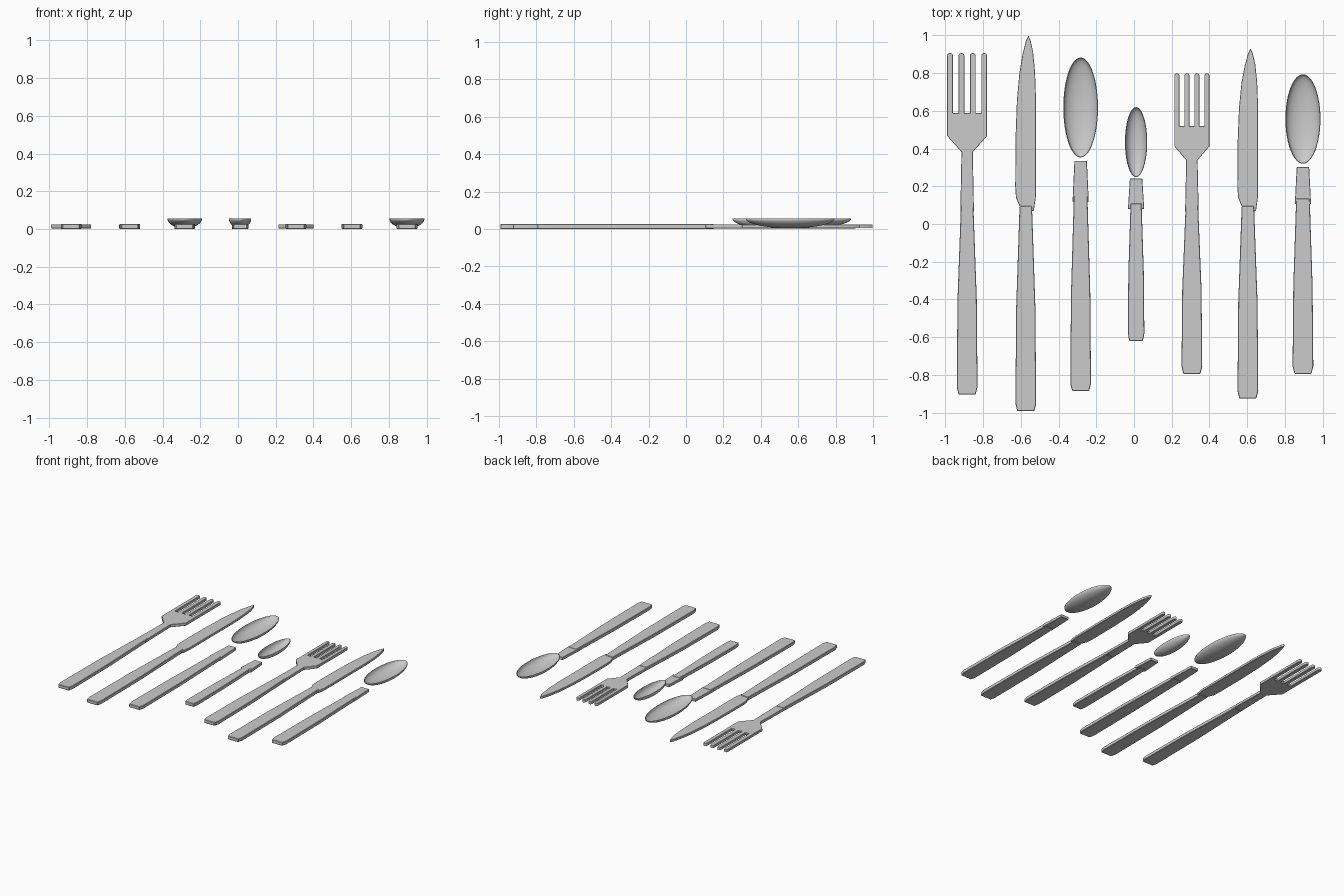
import bpy, bmesh, math

if "Cube" in bpy.data.objects:
    bpy.data.objects.remove(bpy.data.objects["Cube"])

THICK = 0.027


def slab(name, pts, z0=0.0, z1=THICK, bevel=0.003):
    """Extrude a closed xy outline into a flat plate with softened edges."""
    bm = bmesh.new()
    face = bm.faces.new([bm.verts.new((x, y, z0)) for x, y in pts])
    ext = bmesh.ops.extrude_face_region(bm, geom=[face])
    for v in ext["geom"]:
        if isinstance(v, bmesh.types.BMVert):
            v.co.z = z1
    bmesh.ops.recalc_face_normals(bm, faces=bm.faces)
    me = bpy.data.meshes.new(name)
    bm.to_mesh(me)
    bm.free()
    ob = bpy.data.objects.new(name, me)
    bpy.context.collection.objects.link(ob)
    mod = ob.modifiers.new("edge", "BEVEL")
    mod.width = bevel
    mod.segments = 1
    mod.limit_method = "ANGLE"
    mod.angle_limit = math.radians(50)
    return ob


def mirrored(name, cx, right, **kw):
    """Plate from (half width, y) points, symmetric about cx."""
    pts = [(cx + w, y) for w, y in right] + [(cx - w, y) for w, y in reversed(right)]
    return slab(name, pts, **kw)


def handle(name, cx, y0, y1, w=0.055, top=0.033):
    mid = (y0 + y1) / 2
    mirrored(name, cx, [(w * 0.82, y0), (w, y0 + 0.04), (w * 0.93, mid), (top, y1)])


def fork(name, cx, y0, y1, k):
    handle(name + "_handle", cx, y0, 0.1)
    # head: neck, shoulders, four round-tipped tines
    hw, r = 0.106 * k, 0.0155 * k
    neck_top, shoulder, slot = y1 - 0.525 * k, y1 - 0.44 * k, y1 - 0.318 * k
    pts = [(cx + 0.036, 0.065), (cx + 0.030, neck_top), (cx + hw, shoulder)]
    step = (2 * hw - 2 * r) / 3
    for i in range(4):
        tx = cx + hw - r - i * step
        if i:
            pts.append((tx + r, slot))
        for j in range(7):
            a = math.pi * j / 6
            pts.append((tx + r * math.cos(a), y1 - r + r * math.sin(a)))
        if i < 3:
            pts.append((tx - r, slot))
    pts += [(cx - hw, shoulder), (cx - 0.030, neck_top), (cx - 0.036, 0.065)]
    slab(name + "_head", pts, z0=0.003, z1=0.025, bevel=0.002)


def knife(name, cx, y0, y1):
    handle(name + "_handle", cx, y0, 0.095)
    # blade: straight-ish spine on the right, curved cutting edge on the left
    tip, base = 0.014, 0.2
    n = y1 - base
    pts = [(-0.033, 0.095), (0.035, 0.07), (0.043, 0.07), (0.053, 0.14)]
    right = [(0.053, 0.62), (0.049, 0.76), (0.039, 0.89), (0.025, 0.97), (tip, 1.0)]
    left = [(0.001, 0.965), (-0.018, 0.87), (-0.034, 0.75), (-0.047, 0.57),
            (-0.054, 0.33), (-0.056, 0.0)]
    pts += [(x, base + t * n) for x, t in right + left] + [(-0.052, 0.14)]
    slab(name + "_blade", [(cx + x, y) for x, y in pts], z0=0.004, z1=0.023, bevel=0.002)


def bowl(name, cx, cy, rx, ry, z0=0.004, z1=0.055):
    bm = bmesh.new()
    seg, rings = 48, 12
    bottom = bm.verts.new((cx, cy, z0))
    prev = None
    for i in range(1, rings + 1):
        a = math.pi / 2 * i / rings
        s, z = math.sin(a), z1 - (z1 - z0) * math.cos(a)
        ring = [bm.verts.new((cx + rx * s * math.cos(2 * math.pi * j / seg),
                              cy + ry * s * math.sin(2 * math.pi * j / seg), z))
                for j in range(seg)]
        for j in range(seg):
            k = (j + 1) % seg
            if prev:
                bm.faces.new((prev[j], ring[j], ring[k], prev[k]))
            else:
                bm.faces.new((bottom, ring[j], ring[k]))
        prev = ring
    for f in bm.faces:
        f.smooth = True
    me = bpy.data.meshes.new(name)
    bm.to_mesh(me)
    bm.free()
    ob = bpy.data.objects.new(name, me)
    bpy.context.collection.objects.link(ob)
    mod = ob.modifiers.new("shell", "SOLIDIFY")
    mod.thickness = 0.003
    mod.offset = 1     # normals face up: thicken inward
    bpy.context.view_layer.objects.active = ob
    ob.select_set(True)
    bpy.ops.object.shade_smooth_by_angle(angle=math.radians(40))
    ob.select_set(False)


def spoon(name, cx, y0, collar, neck_top, b0, b1, rx, w=0.055):
    handle(name + "_handle", cx, y0, collar + 0.03, w, 0.034 * w / 0.055 + 0.002)
    # flared collar between handle and bowl
    mirrored(name + "_neck", cx, [(0.043, collar), (0.033, neck_top)], z0=0.003, z1=0.025, bevel=0.002)
    bowl(name + "_bowl", cx, (b0 + b1) / 2, rx, (b1 - b0) / 2)


fork("dinner_fork", -0.885, -0.905, 0.907, 1.0)
knife("dinner_knife", -0.574, -0.993, 1.0)
spoon("table_spoon", -0.283, -0.885, 0.118, 0.335, 0.353, 0.883, 0.092)
spoon("tea_spoon", 0.011, -0.62, 0.08, 0.24, 0.249, 0.62, 0.059, 0.044)
fork("salad_fork", 0.307, -0.795, 0.80, 0.88)
knife("dessert_knife", 0.604, -0.925, 0.93)
spoon("dessert_spoon", 0.896, -0.795, 0.105, 0.302, 0.32, 0.794, 0.093)
